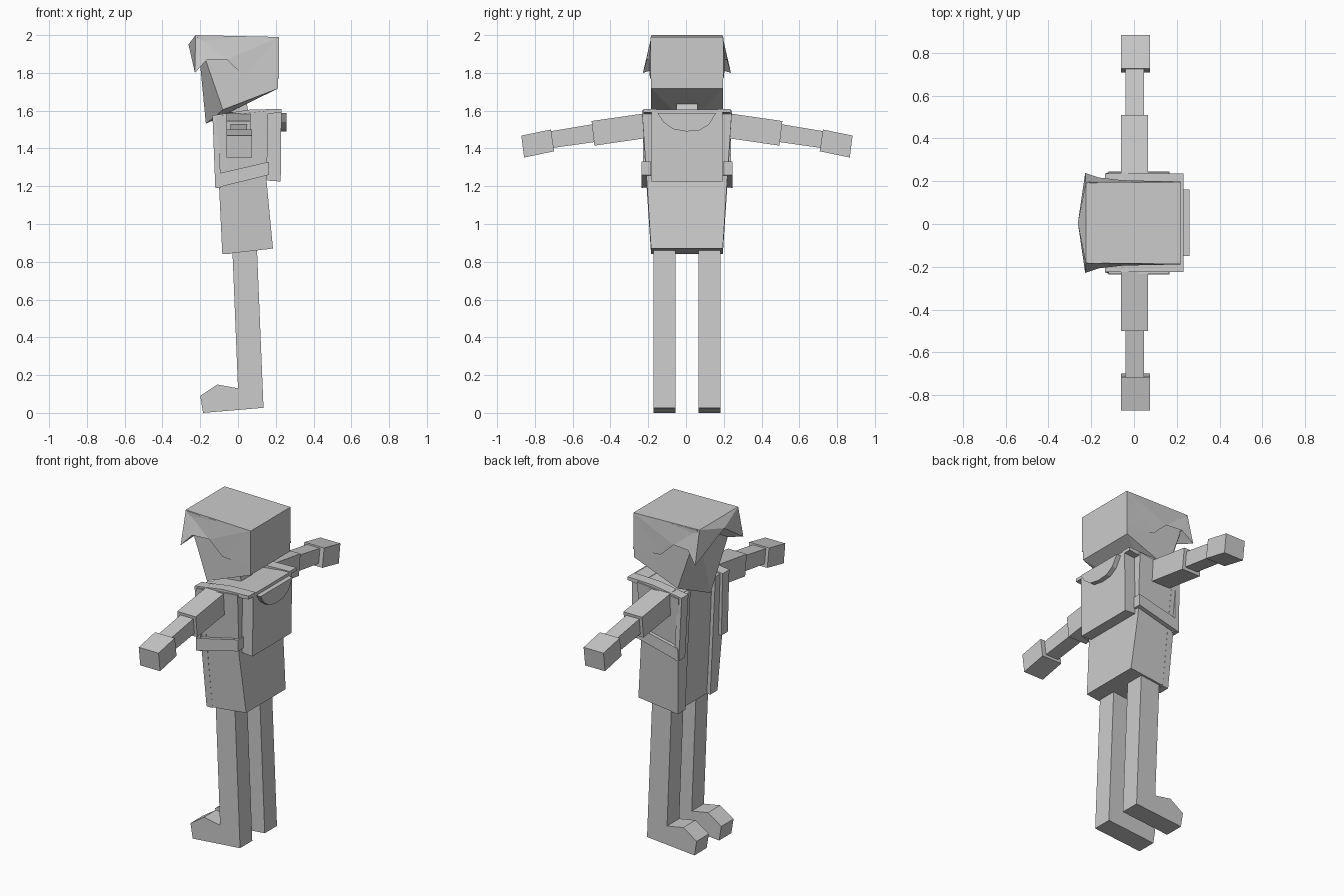
import bpy
import bmesh

if "Cube" in bpy.data.objects:
    bpy.data.objects.remove(bpy.data.objects["Cube"])

CY = 0.005  # mirror plane of the figure


def finish(name, bm):
    bmesh.ops.recalc_face_normals(bm, faces=bm.faces)
    me = bpy.data.meshes.new(name)
    bm.to_mesh(me)
    bm.free()
    ob = bpy.data.objects.new(name, me)
    bpy.context.collection.objects.link(ob)
    return ob


def hull(name, pts):
    bm = bmesh.new()
    for p in pts:
        bm.verts.new(p)
    bmesh.ops.convex_hull(bm, input=bm.verts)
    bmesh.ops.dissolve_limit(bm, angle_limit=0.01, verts=bm.verts, edges=bm.edges)
    return finish(name, bm)


def prism(name, profile, a, b, axis):
    """Extrude a flat profile along 'x' (profile in y,z) or 'y' (profile in x,z)."""
    def at(p, t):
        return (t, p[0], p[1]) if axis == 'x' else (p[0], t, p[1])
    bm = bmesh.new()
    va = [bm.verts.new(at(p, a)) for p in profile]
    vb = [bm.verts.new(at(p, b)) for p in profile]
    bm.faces.new(va)
    bm.faces.new(vb[::-1])
    n = len(profile)
    for i in range(n):
        j = (i + 1) % n
        bm.faces.new((va[i], va[j], vb[j], vb[i]))
    return finish(name, bm)


def loft(name, rings):
    bm = bmesh.new()
    vs = [[bm.verts.new(p) for p in r] for r in rings]
    for r, s in zip(vs, vs[1:]):
        for i in range(len(r)):
            j = (i + 1) % len(r)
            bm.faces.new((r[i], r[j], s[j], s[i]))
    bm.faces.new(vs[0])
    bm.faces.new(vs[-1][::-1])
    return finish(name, bm)


def ring(xf, zf, xb, zb, y0, y1):
    return [(xf, y0, zf), (xb, y0, zb), (xb, y1, zb), (xf, y1, zf)]


# torso core, bent slightly at the waist
loft("torso", [ring(-0.095, 1.572, 0.16, 1.60, CY - 0.238, CY + 0.238),
               ring(-0.08, 1.20, 0.152, 1.22, CY - 0.212, CY + 0.212),
               ring(-0.06, 0.842, 0.185, 0.87, CY - 0.19, CY + 0.19)])

# head with a pointed lower face
pts = [(-0.17, CY, 1.53)]
for s in (-1, 1):
    y = CY + s * 0.19
    pts += [(-0.215, y, 1.995), (0.213, y, 1.985), (0.213, y, 1.718),
            (-0.08, y, 1.605), (-0.17, y, 1.87)]
hull("head", pts)

# hair cap with swept fringe tips
bm = bmesh.new()
C = bm.verts.new((-0.262, CY, 1.95))
D = bm.verts.new((-0.165, CY, 1.87))
side = {}
for s in (-1, 1):
    side[s] = [bm.verts.new((x, CY + s * y, z)) for x, y, z in (
        (-0.225, 0.187, 2.0), (-0.228, 0.233, 1.80), (-0.165, 0.212, 1.87),
        (-0.06, 0.20, 1.87), (0.03, 0.197, 1.785), (0.217, 0.194, 1.77),
        (0.217, 0.192, 1.99))]
    A, T, H1, H2, H3, H4, B = side[s]
    for f in ((A, T, H1), (A, H1, H2), (A, H2, B), (H2, H3, B), (H3, H4, B),
              (A, C, T), (T, C, D), (T, D, H1)):
        bm.faces.new(f)
L, R = side[-1], side[1]
bm.faces.new((L[0], R[0], C))
bm.faces.new((L[0], L[6], R[6], R[0]))
bm.faces.new((L[6], L[5], R[5], R[6]))
finish("hair", bm)

# neck
prism("neck", [(-0.05, 1.55), (0.03, 1.57), (0.06, 1.57), (0.04, 1.67), (-0.03, 1.66)],
      CY - 0.055, CY + 0.055, 'y')

for s, tag in ((-1, "right"), (1, "left")):
    def my(prof):
        return [(CY + s * y, z) for y, z in prof]

    # arm
    prism(tag + "_sleeve", my([(0.18, 1.592), (0.505, 1.545), (0.49, 1.415), (0.18, 1.46)]),
          -0.06, 0.065, 'x')
    prism(tag + "_forearm", my([(0.46, 1.535), (0.74, 1.488), (0.73, 1.40), (0.46, 1.438)]),
          -0.04, 0.047, 'x')
    prism(tag + "_hand", my([(0.72, 1.50), (0.877, 1.468), (0.862, 1.352), (0.703, 1.385)]),
          -0.06, 0.074, 'x')

    # leg and foot in one profile
    prism(tag + "_leg", [(-0.03, 0.87), (0.0, 0.13), (-0.11, 0.15), (-0.20, 0.09),
                         (-0.185, 0.0), (0.135, 0.027), (0.10, 0.88)],
          CY + s * 0.06, CY + s * 0.178, 'y')

    # open jacket front
    pts = []
    for x, z, y0, y1 in ((-0.118, 1.57, 0.12, 0.238), (-0.10, 1.20, 0.12, 0.212),
                         (-0.083, 0.84, 0.12, 0.19)):
        pts += [(xx, CY + s * yy, z) for xx in (x, x + 0.04) for yy in (y0, y1)]
    hull(tag + "_jacket_front", pts)

    # backpack strap: over the shoulder, down the front, back under the arm
    prism(tag + "_strap_top", [(-0.135, 1.555), (-0.135, 1.575), (0.06, 1.605),
                               (0.23, 1.61), (0.23, 1.59)],
          CY + s * 0.165, CY + s * 0.23, 'y')
    hull(tag + "_strap_front",
         [(x + dx, CY + s * y, z) for x, z, ys in ((-0.135, 1.572, (0.165, 0.23)),
                                                   (-0.12, 1.19, (0.175, 0.236)))
          for dx in (0, 0.03) for y in ys])
    prism(tag + "_strap_side", [(-0.12, 1.19), (0.165, 1.26), (0.165, 1.33), (-0.115, 1.265)],
          CY + s * 0.19, CY + s * 0.24, 'y')

# backpack and its top flap
prism("backpack", [(0.14, 1.60), (0.23, 1.605), (0.226, 1.225), (0.155, 1.23)],
      CY - 0.188, CY + 0.188, 'y')
prism("backpack_flap", [(-0.15, 1.587), (-0.12, 1.54), (-0.07, 1.503), (0.0, 1.49),
                        (0.07, 1.495), (0.12, 1.525), (0.16, 1.587)], 0.22, 0.258, 'x')
